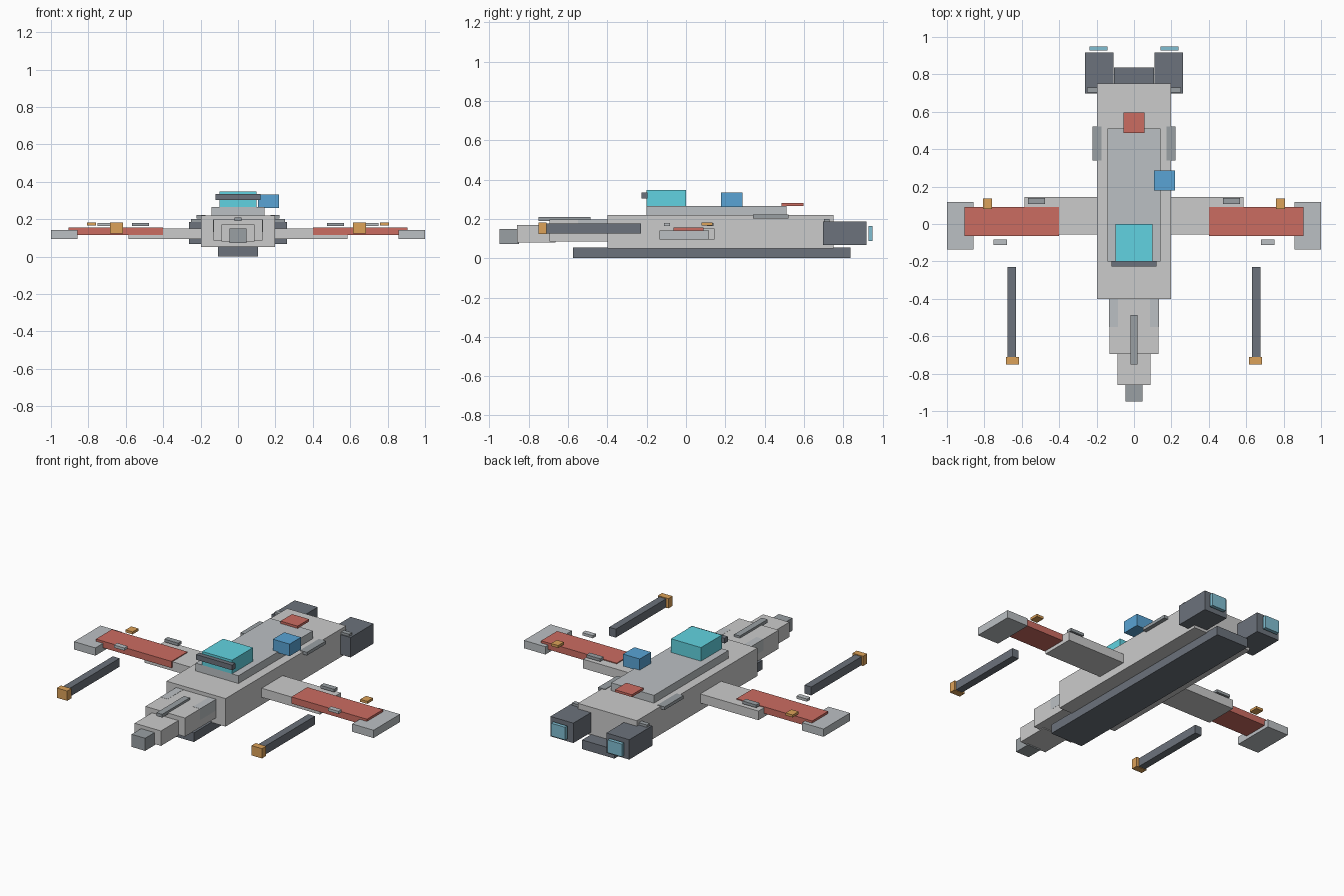
import bpy
import bmesh

COLOURS = {
    "dark": (0.15, 0.17, 0.20), "light": (0.50, 0.53, 0.55), "mid": (0.32, 0.35, 0.37),
    "red": (0.60, 0.15, 0.12), "cyan": (0.12, 0.65, 0.75), "blue": (0.10, 0.37, 0.66),
    "glow": (0.22, 0.52, 0.65), "orange": (0.72, 0.36, 0.10),
}
mats = {}
for key, rgb in COLOURS.items():
    mats[key] = bpy.data.materials.new(key)
    mats[key].diffuse_color = (*rgb, 1)


def box(name, x, y, z, mat=None):
    """Box from (min, max) ranges along each axis."""
    bm = bmesh.new()
    bmesh.ops.create_cube(bm, size=1)
    for v in bm.verts:
        v.co = [(r[0] + r[1]) / 2 + c * (r[1] - r[0]) for c, r in zip(v.co, (x, y, z))]
    mesh = bpy.data.meshes.new(name)
    bm.to_mesh(mesh)
    bm.free()
    obj = bpy.data.objects.new(name, mesh)
    bpy.context.collection.objects.link(obj)
    if mat:
        mesh.materials.append(mats[mat])
    return obj


def mid(name, half, y, z, mat=None):
    return box(name, (-half, half), y, z, mat)


def pair(name, x, y, z, mat=None):
    box("right_" + name, x, y, z, mat)
    box("left_" + name, (-x[1], -x[0]), y, z, mat)


# Fuselage
mid("hull", 0.197, (-0.40, 0.75), (0.05, 0.219))
mid("keel", 0.108, (-0.575, 0.837), (0, 0.055), "dark")
mid("upper_deck", 0.143, (-0.20, 0.51), (0.215, 0.266), "light")
pair("hull_side_panel", (0.175, 0.222), (0.34, 0.522), (0.203, 0.222), "mid")

# Stepped nose
mid("nose_base", 0.132, (-0.695, -0.39), (0.085, 0.197))
mid("nose_middle", 0.088, (-0.86, -0.665), (0.08, 0.17))
mid("nose_tip", 0.045, (-0.95, -0.85), (0.073, 0.149), "mid")
mid("nose_spine", 0.019, (-0.75, -0.487), (0.19, 0.21), "mid")
pair("nose_cheek", (0.085, 0.133), (-0.55, -0.40), (0.13, 0.198), "light")

# Cockpit and deck fittings
mid("canopy", 0.10, (-0.20, 0), (0.262, 0.348), "cyan")
mid("visor_bar", 0.12, (-0.227, -0.197), (0.303, 0.334), "dark")
box("sensor_block", (0.108, 0.22), (0.178, 0.287), (0.26, 0.333), "blue")
mid("deck_marker", 0.057, (0.487, 0.597), (0.266, 0.28), "red")

# Wings
pair("inner_wing", (0.19, 0.585), (-0.055, 0.145), (0.095, 0.15))
pair("wing_panel", (0.40, 0.905), (-0.063, 0.09), (0.115, 0.155), "red")
pair("wing_tip", (0.857, 1.0), (-0.136, 0.117), (0.095, 0.142), "light")
pair("wing_hatch", (0.475, 0.567), (0.107, 0.14), (0.163, 0.18), "mid")
pair("wing_tab", (0.68, 0.75), (-0.113, -0.082), (0.164, 0.18), "light")
pair("wing_lamp", (0.76, 0.807), (0.08, 0.135), (0.167, 0.182), "orange")

# Cannons
pair("cannon_barrel", (0.63, 0.675), (-0.71, -0.23), (0.125, 0.176), "dark")
pair("cannon_muzzle", (0.615, 0.685), (-0.75, -0.71), (0.122, 0.181), "orange")

# Engines
pair("engine", (0.11, 0.263), (0.697, 0.917), (0.066, 0.186), "dark")
pair("engine_glow", (0.142, 0.237), (0.928, 0.95), (0.088, 0.165), "glow")
pair("engine_strap", (0.18, 0.25), (0.703, 0.731), (0.18, 0.2), "mid")
